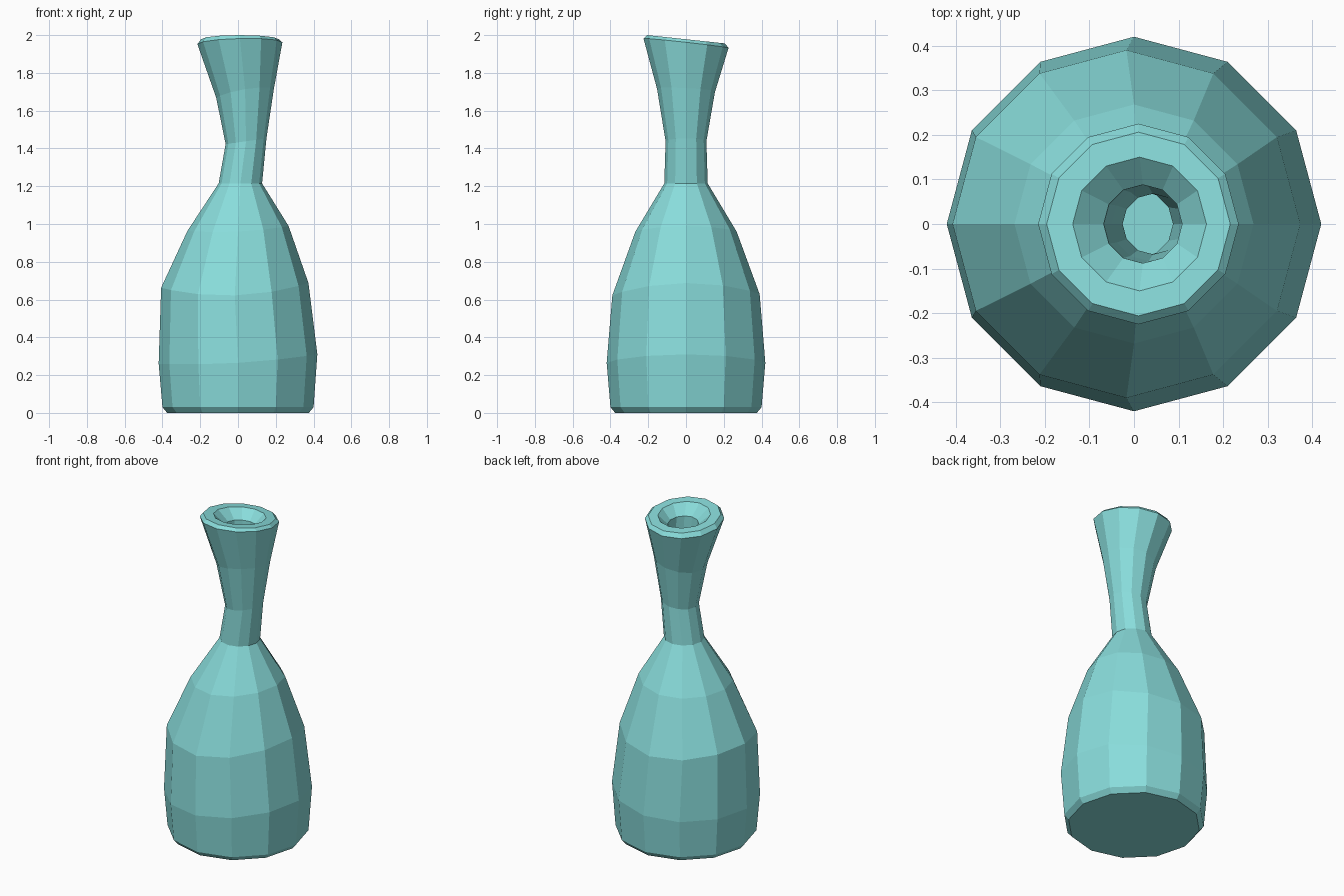
import bpy, bmesh
from math import sin, cos, pi

if "Cube" in bpy.data.objects:
    bpy.data.objects.remove(bpy.data.objects["Cube"])

SIDES = 12

# Hand-hewn bottle rings: centre x, radius, height,
# then tilt along x, tilt along y, and saddle bend
OUTER = [
    (0, .375, 0, 0, 0, 0),
    (0, .40, .03, 0, 0, 0),
    (0, .42, .275, .025, 0, .01),
    (-.017, .39, .65, .0125, .003, .025),
    (0, .268, .968, .013, 0, .008),
    (.0125, .115, 1.215, 0, 0, 0),
    (.0425, .108, 1.438, .015, 0, 0),
    (.0375, .153, 1.70, .025, -.008, -.006),
    (.01, .225, 1.957, .005, -.025, 0),
    (.01, .206, 1.978, 0, -.022, 0),
]
# Mouth, funnel, neck bore and hollow belly, from the top down
INNER = [
    (.0125, .15, 1.978, 0, -.016, 0),
    (.02, .088, 1.92, 0, -.009, 0),
    (.033, .083, 1.70, .01, -.004, 0),
    (.0425, .068, 1.438, .01, 0, 0),
    (.0125, .075, 1.20, 0, 0, 0),
    (0, .215, .945, .01, 0, .008),
    (-.015, .338, .64, .0125, 0, .02),
    (0, .365, .275, .02, 0, .01),
    (0, .345, .055, 0, 0, 0),
]


def add_ring(bm, cx, r, z, tx, ty, bend):
    ring = []
    for i in range(SIDES):
        t = 2 * pi * i / SIDES
        h = z + tx * cos(t) + ty * sin(t) + bend * cos(2 * t)
        ring.append(bm.verts.new((cx + r * cos(t), r * sin(t), h)))
    return ring


# Bottle body: bridge each ring to the next, cap base and inner floor
bm = bmesh.new()
rings = [add_ring(bm, *row) for row in OUTER + INNER]
for a, b in zip(rings, rings[1:]):
    for i in range(SIDES):
        j = (i + 1) % SIDES
        bm.faces.new((a[i], a[j], b[j], b[i]))
bm.faces.new(rings[0][::-1])
bm.faces.new(rings[-1])
bmesh.ops.recalc_face_normals(bm, faces=bm.faces[:])
mesh = bpy.data.meshes.new("bottle")
bm.to_mesh(mesh)
bm.free()

# Teal glaze
mat = bpy.data.materials.new("teal")
mat.diffuse_color = (.25, .72, .71, 1)
mat.use_nodes = True
mat.node_tree.nodes["Principled BSDF"].inputs["Base Color"].default_value = mat.diffuse_color
mesh.materials.append(mat)
bottle = bpy.data.objects.new("bottle", mesh)
bpy.context.collection.objects.link(bottle)
